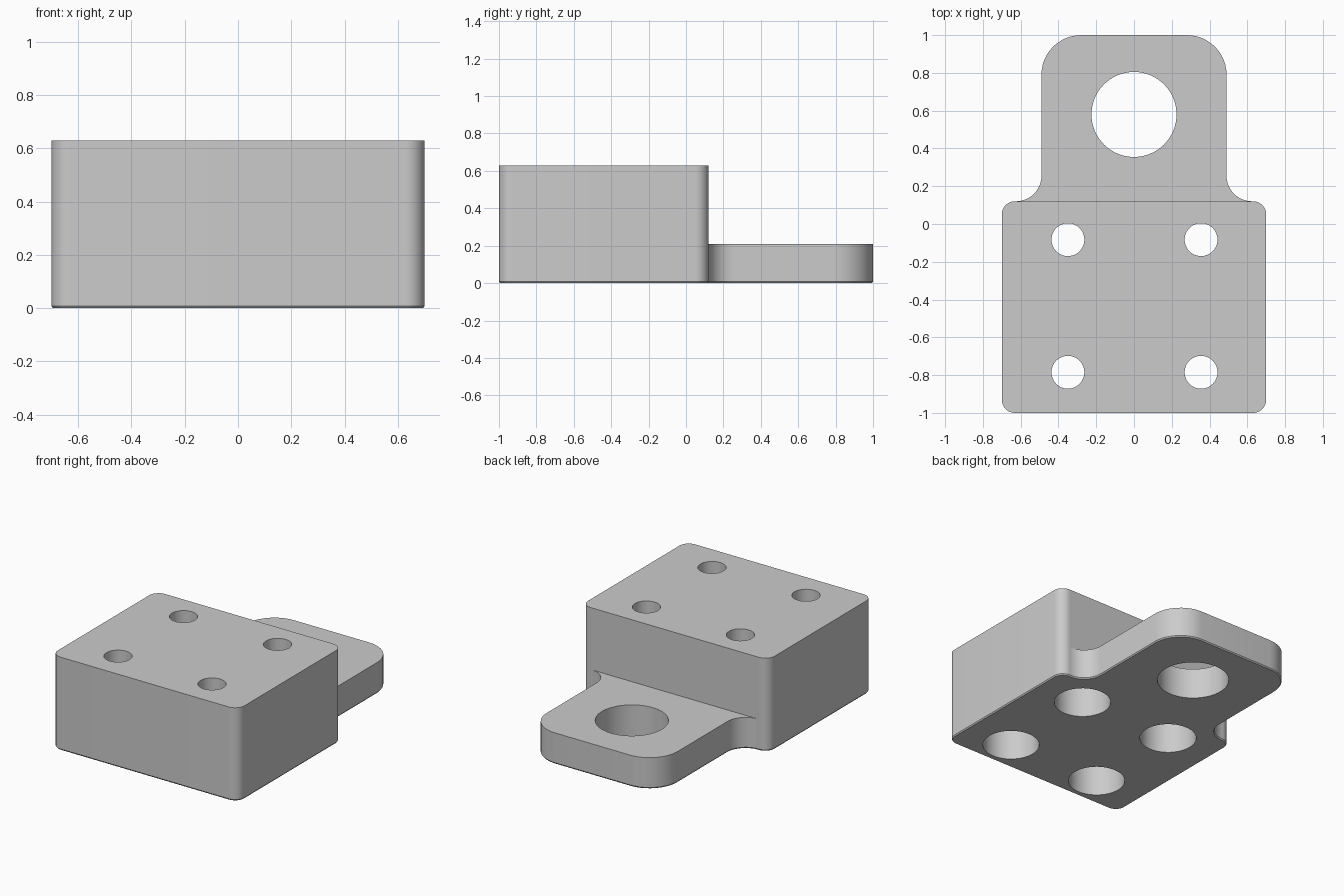
import bpy
import bmesh
from math import cos, sin, pi, radians
from mathutils import Vector

cube = bpy.data.objects.get("Cube")
if cube:
    bpy.data.objects.remove(cube, do_unlink=True)

HALF_W, FRONT, STEP_Y, BLOCK_H = 0.70, -1.0, 0.12, 0.63
TAB_W, BACK, TAB_H = 0.49, 1.0, 0.21
CORNER, FILLET, TAB_R = 0.07, 0.135, 0.21
CHAMFER = 0.008

grey = bpy.data.materials.new("plain grey")
grey.use_nodes = True
grey.diffuse_color = (0.6, 0.6, 0.6, 1)
grey.node_tree.nodes["Principled BSDF"].inputs["Base Color"].default_value = grey.diffuse_color


def arc(cx, cy, r, start, end, n=12):
    """Points along an arc, angles in degrees."""
    angles = [radians(start + (end - start) * i / n) for i in range(n + 1)]
    return [(cx + r * cos(a), cy + r * sin(a)) for a in angles]


def add_object(name, bm):
    bmesh.ops.recalc_face_normals(bm, faces=bm.faces)
    mesh = bpy.data.meshes.new(name)
    bm.to_mesh(mesh)
    bm.free()
    obj = bpy.data.objects.new(name, mesh)
    bpy.context.collection.objects.link(obj)
    return obj


def extrude_up(bm, face, height):
    """Extrude a face upward and return the new cap."""
    new = bmesh.ops.extrude_face_region(bm, geom=[face])["geom"]
    bmesh.ops.translate(bm, vec=(0, 0, height),
                        verts=[v for v in new if isinstance(v, bmesh.types.BMVert)])
    return next(f for f in new if isinstance(f, bmesh.types.BMFace))


def stepped_cutter(bm, x, y, steps, n=48):
    """Closed round cutter through a list of (radius, height) rings."""
    rings = [[bm.verts.new((x + r * cos(2 * pi * i / n), y + r * sin(2 * pi * i / n), z))
              for i in range(n)] for r, z in steps]
    for low, high in zip(rings, rings[1:]):
        for i in range(n):
            j = (i + 1) % n
            bm.faces.new((low[i], low[j], high[j], high[i]))
    bm.faces.new(rings[0][::-1])
    bm.faces.new(rings[-1])


# Outline of the right half, front to back, then mirrored
block_half = (arc(HALF_W - CORNER, FRONT + CORNER, CORNER, -90, 0)
              + arc(HALF_W - CORNER, STEP_Y - CORNER, CORNER, 0, 90))
tab_half = (arc(TAB_W + FILLET, STEP_Y + FILLET, FILLET, 270, 180)
            + arc(TAB_W - TAB_R, BACK - TAB_R, TAB_R, 0, 90))
half = block_half + tab_half
outline = half + [(-x, y) for x, y in reversed(half)]

# Base slab with a fine chamfer under its edge
bm = bmesh.new()
base = bm.faces.new([bm.verts.new((x, y, CHAMFER)) for x, y in outline])
top = extrude_up(bm, base, TAB_H - CHAMFER)
bm.faces.ensure_lookup_table()
bm.normal_update()
bottom = next((f for f in bm.faces if all(abs(v.co.z - CHAMFER) < 1e-5 for v in f.verts)), None)
if bottom is None:
    low = [e for e in bm.edges if e.is_boundary]
    bottom = bmesh.ops.contextual_create(bm, geom=low)["faces"][0]
bmesh.ops.recalc_face_normals(bm, faces=bm.faces)
bmesh.ops.inset_region(bm, faces=[bottom], thickness=CHAMFER * 0.7, use_even_offset=True)
for v in bottom.verts:
    v.co.z = 0

# Raised block on the front part of the slab
ends = [min(top.verts, key=lambda v: (v.co - Vector((s * (TAB_W + FILLET), STEP_Y, TAB_H))).length)
        for s in (1, -1)]
bmesh.utils.face_split(top, ends[0], ends[1])
caps = [f for f in bm.faces if all(abs(v.co.z - TAB_H) < 1e-5 for v in f.verts)]
block_top = min(caps, key=lambda f: f.calc_center_median().y)
extrude_up(bm, block_top, BLOCK_H - TAB_H)
bracket = add_object("mounting_block", bm)

# Four counterbored screw holes and the large tab hole
bm = bmesh.new()
for x in (-0.35, 0.355):
    for y in (-0.083, -0.785):
        stepped_cutter(bm, x, y, [(0.178, -0.1), (0.178, 0.42), (0.087, 0.42), (0.087, 0.8)])
stepped_cutter(bm, 0, 0.58, [(0.225, -0.1), (0.225, 0.4)], 64)
cutter = add_object("hole_cutter", bm)
cutter.hide_render = True

cut = bracket.modifiers.new("holes", 'BOOLEAN')
cut.operation = 'DIFFERENCE'
cut.solver = 'EXACT'
cut.object = cutter
graph = bpy.context.evaluated_depsgraph_get()
result = bpy.data.meshes.new_from_object(bracket.evaluated_get(graph))
bracket.modifiers.clear()
bracket.data = result
bpy.data.objects.remove(cutter, do_unlink=True)

# Colour and shading
result.materials.clear()
result.materials.append(grey)
bpy.ops.object.select_all(action='DESELECT')
bracket.select_set(True)
bpy.context.view_layer.objects.active = bracket
bpy.ops.object.shade_smooth_by_angle(angle=radians(30))
